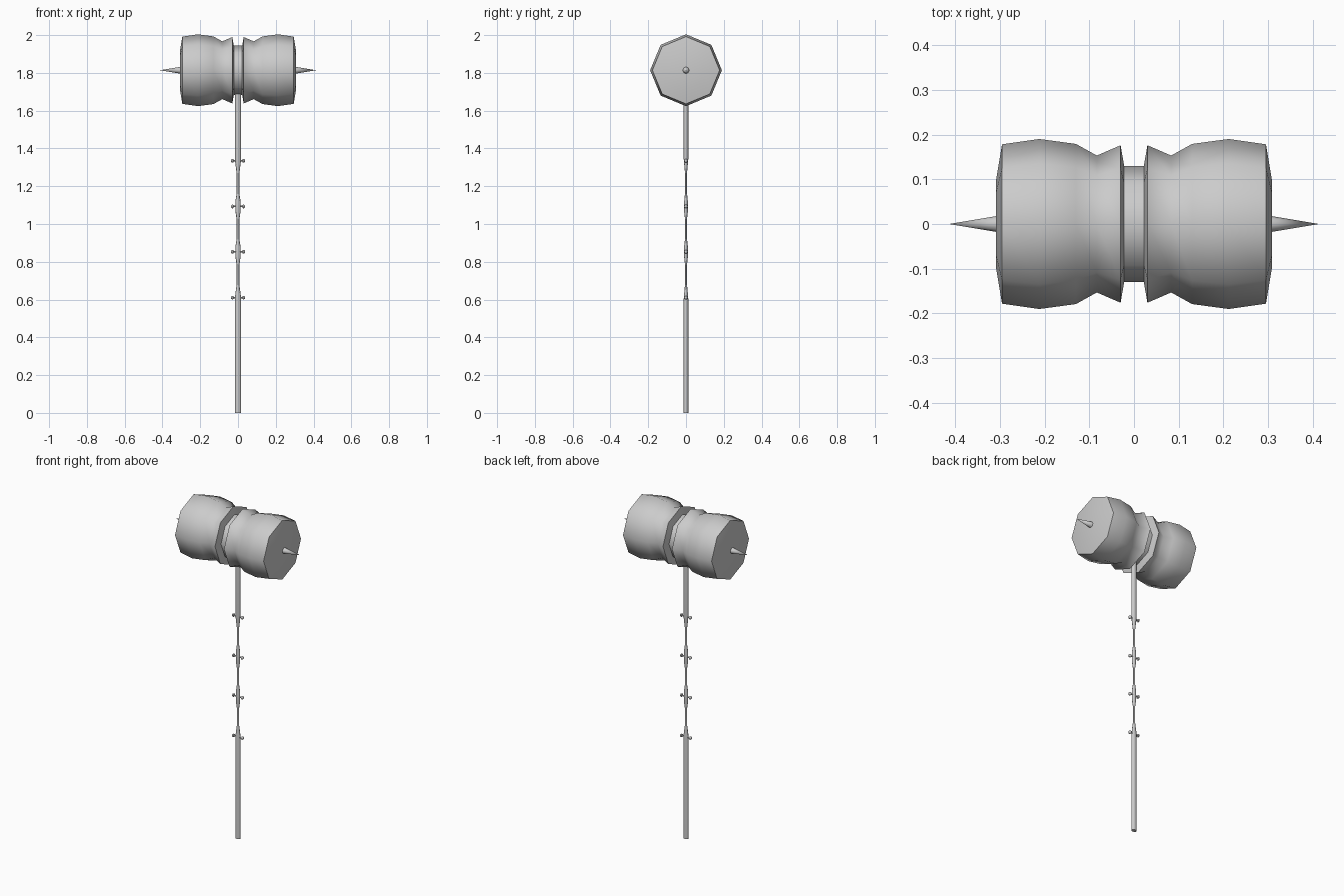
import bpy, bmesh, math
from mathutils import Matrix

if "Cube" in bpy.data.objects:
    bpy.data.objects.remove(bpy.data.objects["Cube"])


def lathe(name, profile, sides, matrix, squash=1.0):
    """Spin (height, radius) points around local z; zero radius closes to a point."""
    bm = bmesh.new()
    rings = []
    for h, r in profile:
        if r == 0:
            rings.append([bm.verts.new((0, 0, h))])
        else:
            rings.append([bm.verts.new((r * math.cos(2 * math.pi * i / sides),
                                        r * squash * math.sin(2 * math.pi * i / sides), h))
                          for i in range(sides)])
    for a, b in zip(rings, rings[1:]):
        for i in range(sides):
            j = (i + 1) % sides
            if len(a) == 1:
                bm.faces.new((a[0], b[j], b[i]))
            elif len(b) == 1:
                bm.faces.new((a[i], a[j], b[0]))
            else:
                bm.faces.new((a[i], a[j], b[j], b[i]))
    for ring in (rings[0], rings[-1]):
        if len(ring) > 1:
            bm.faces.new(ring)
    bmesh.ops.recalc_face_normals(bm, faces=bm.faces)
    bm.transform(matrix)
    mesh = bpy.data.meshes.new(name)
    bm.to_mesh(mesh)
    bm.free()
    obj = bpy.data.objects.new(name, mesh)
    bpy.context.collection.objects.link(obj)
    bpy.ops.object.select_all(action='DESELECT')
    obj.select_set(True)
    bpy.context.view_layer.objects.active = obj
    bpy.ops.object.shade_smooth_by_angle(angle=math.radians(60))
    return obj


def along_x(z):
    return Matrix.Translation((0, 0, z)) @ Matrix.Rotation(math.pi / 2, 4, 'Y')


HEAD_Z = 1.814

# octagonal hammer head: half profile mirrored about the middle groove
half = [(0.022, 0.13), (0.03, 0.176), (0.083, 0.153), (0.13, 0.179),
        (0.212, 0.19), (0.295, 0.178), (0.308, 0.10)]
lathe("hammer_head", [(-h, r) for h, r in reversed(half)] + half, 8, along_x(HEAD_Z))

# spike on each striking face
for side, label in ((1, "right"), (-1, "left")):
    lathe("spike_" + label, [(side * 0.30, 0.019), (side * 0.414, 0)], 8, along_x(HEAD_Z))

# shaft with a slimmer grip that swells at each stud
studs = [0.61, 0.853, 1.093, 1.335]
shaft = [(0, 0.017), (0.6, 0.017), (0.63, 0.014)]
for low, high in zip(studs, studs[1:]):
    mid = (low + high) / 2
    shaft += [(mid - 0.05, 0.007), (mid + 0.05, 0.007)]
    if high != studs[-1]:
        shaft += [(high - 0.025, 0.014), (high + 0.025, 0.014)]
shaft += [(1.305, 0.012), (1.345, 0.017), (1.72, 0.017)]
lathe("handle", shaft, 8, Matrix.Identity(4), squash=0.72)

# cross pins with small flared heads
for n, z in enumerate(studs):
    pin = [(0.023, 0.004), (0.026, 0.010), (0.031, 0.010), (0.036, 0.006)]
    lathe(f"grip_pin_{n + 1}", [(-h, r) for h, r in reversed(pin)] + pin, 8, along_x(z))
